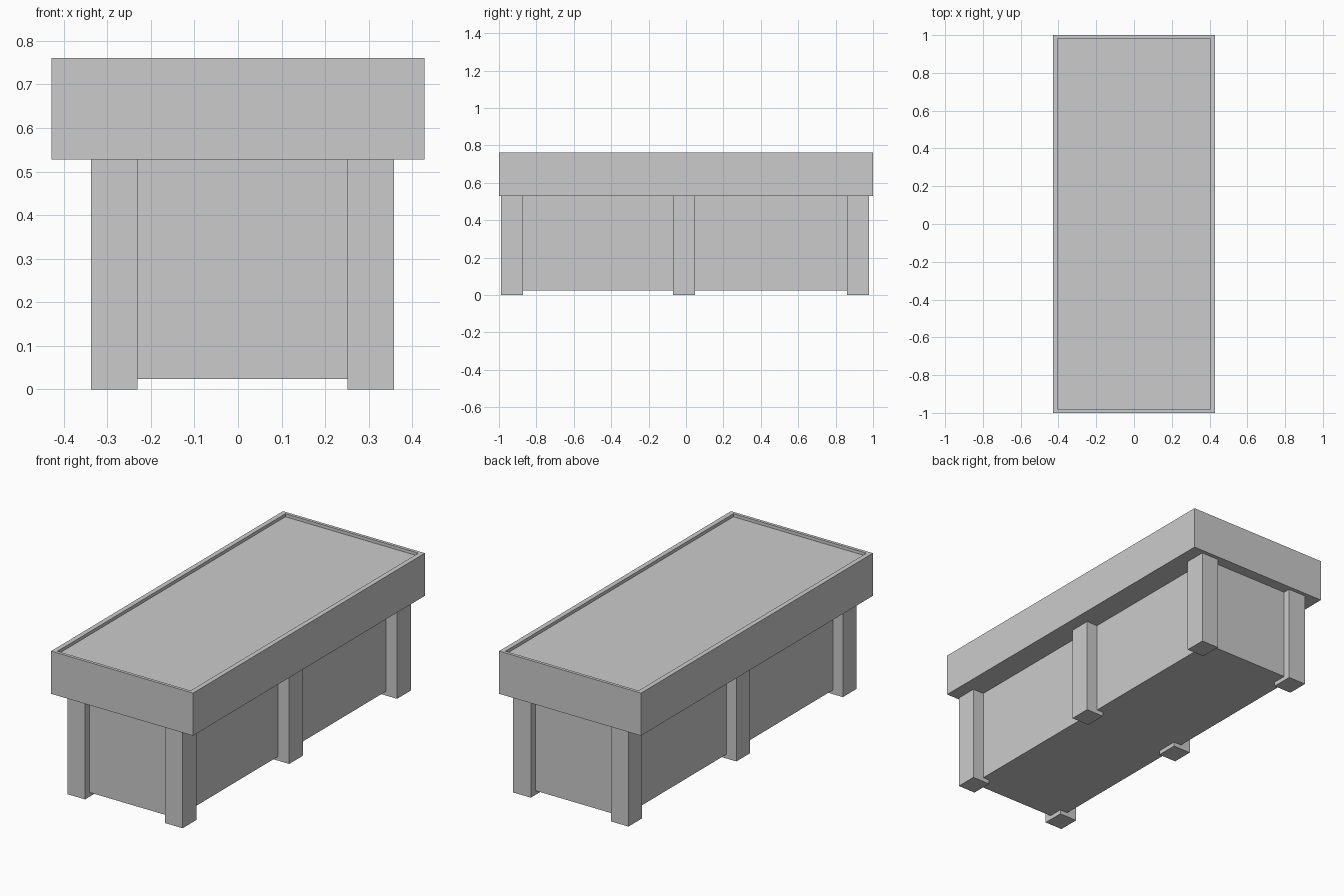
import bpy, bmesh

if "Cube" in bpy.data.objects:
    bpy.data.objects.remove(bpy.data.objects["Cube"])


def box(name, x0, x1, y0, y1, z0, z1):
    """Axis-aligned box from its limits."""
    bm = bmesh.new()
    bmesh.ops.create_cube(bm, size=1)
    for v in bm.verts:
        v.co = (x1 if v.co.x > 0 else x0,
                y1 if v.co.y > 0 else y0,
                z1 if v.co.z > 0 else z0)
    mesh = bpy.data.meshes.new(name)
    bm.to_mesh(mesh)
    bm.free()
    obj = bpy.data.objects.new(name, mesh)
    bpy.context.collection.objects.link(obj)
    return obj


TOP_Z, APRON_Z = 0.761, 0.528

# Thick table top with a shallow recess inside a narrow rim
top = box("table_top", -0.4285, 0.4285, -1, 1, APRON_Z, TOP_Z)
bm = bmesh.new()
bm.from_mesh(top.data)
bm.normal_update()
lid = max(bm.faces, key=lambda f: f.calc_center_median().z)
bmesh.ops.inset_region(bm, faces=[lid], thickness=0.02)
for v in lid.verts:
    v.co.x = 0.402 if v.co.x > 0 else -0.402
    v.co.y = 0.983 if v.co.y > 0 else -0.983
# Duplicate the inner outline and sink the floor
floor = bmesh.ops.extrude_discrete_faces(bm, faces=[lid])["faces"][0]
for v in floor.verts:
    v.co.z -= 0.017
bmesh.ops.recalc_face_normals(bm, faces=bm.faces)
bm.to_mesh(top.data)
bm.free()

# Enclosed base cabinet, slightly off the floor
box("base_cabinet", -0.278, 0.291, -0.95, 0.939, 0.023, APRON_Z)

# Six square legs in two rows
for side, x0, x1 in (("left", -0.338, -0.231), ("right", 0.252, 0.358)):
    for place, y in (("front", -0.93), ("middle", -0.011), ("back", 0.92)):
        box(f"{place}_{side}_leg", x0, x1, y - 0.059, y + 0.059, 0, APRON_Z)
